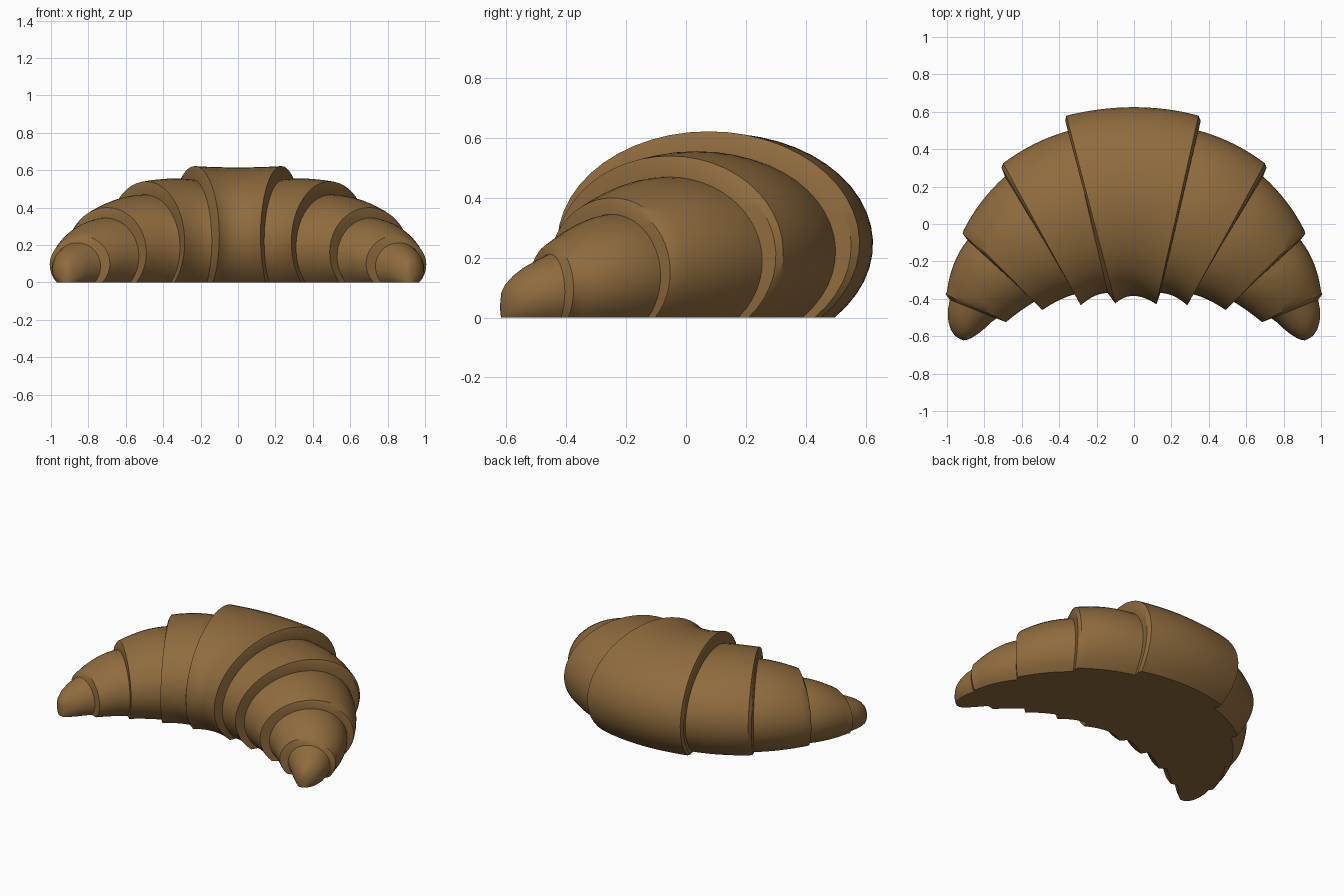
import bpy, bmesh, math

if "Cube" in bpy.data.objects:
    bpy.data.objects.remove(bpy.data.objects["Cube"])

N = 36                       # points around the domed cross-section
A0 = math.asin(2 / 3)        # how far the sides tuck in under the widest line

# Each station: inner x, inner y, outer x, outer y, height
# Each dough layer: start, middle, rim
centre = [(-.10, -.425, -.362, .58, .622), (0, -.385, 0, .625, .615), (.12, -.43, .345, .58, .622)]
side_layers = [
    [(.14, -.37, .345, .50, .55), (.21, -.385, .53, .43, .555), (.285, -.435, .70, .325, .54)],
    [(.31, -.375, .69, .255, .47), (.395, -.405, .815, .12, .45), (.49, -.46, .912, -.035, .40)],
    [(.53, -.415, .89, -.085, .345), (.60, -.46, .962, -.21, .315), (.685, -.525, 1.0, -.36, .25)],
]
tip = [(.735, -.505, .985, -.405, .212), (.77, -.53, .995, -.46, .192), (.80, -.56, .993, -.52, .168),
       (.835, -.588, .98, -.565, .14), (.87, -.61, .957, -.598, .11), (.893, -.619, .932, -.614, .085)]


def blend(a, b, t):
    return tuple(p + (q - p) * t for p, q in zip(a, b))


def layer_stations(layer, steps):
    """Quadratic sweep through start, middle and rim."""
    a, b, c = layer
    out = []
    for i in range(steps + 1):
        t = i / steps
        wa, wb, wc = (1 - t) * (1 - 2 * t), 4 * t * (1 - t), t * (2 * t - 1)
        out.append(tuple(wa * p + wb * q + wc * r for p, q, r in zip(a, b, c)))
    return out


def rim_edge(rim, nxt):
    """Rounded lip that drops from a layer rim to the next layer."""
    x = blend(rim, nxt, .35)
    push = .012 if rim[0] > 0 else -.012
    return [(x[0], x[1], x[2] + push, x[3], x[4])]


def side_stations(sign, rim):
    flip = lambda s: (s[0] * sign,  s[1], s[2] * sign, s[3], s[4])
    out = []
    layers = [[flip(s) for s in l] for l in side_layers]
    end = [flip(s) for s in tip]
    for layer in layers:
        out += rim_edge(rim, layer[0]) + layer_stations(layer, 8)
        rim = layer[2]
    return out + rim_edge(rim, end[0]) + end


def section(s):
    """Flat-bottomed dome between the inner and outer edge points."""
    ix, iy, ox, oy, h = s
    pts = []
    for k in range(N + 1):
        a = -A0 + (math.pi + 2 * A0) * k / N
        u = .5 + .5 * math.cos(a)
        pts.append((ix + (ox - ix) * u, iy + (oy - iy) * u, max(0, h * (.4 + .6 * math.sin(a)))))
    return pts


# Whole pastry as one loft from the left tip to the right tip
left = side_stations(-1, centre[0])[::-1]
stations = left + layer_stations(centre, 16) + side_stations(1, centre[2])
bm = bmesh.new()
rings = [[bm.verts.new(p) for p in section(s)] for s in stations]
for r, q in zip(rings, rings[1:]):
    for k in range(N + 1):
        j = (k + 1) % (N + 1)
        bm.faces.new((r[k], r[j], q[j], q[k]))
# Rounded tip ends
for ring, x in ((rings[0], -.912), (rings[-1], .912)):
    c = bm.verts.new((x, -.622, .035))
    for k in range(N + 1):
        bm.faces.new((ring[k], ring[(k + 1) % (N + 1)], c))
bmesh.ops.recalc_face_normals(bm, faces=bm.faces)
mesh = bpy.data.meshes.new("croissant")
bm.to_mesh(mesh)
bm.free()

crust = bpy.data.materials.new("golden_brown_crust")
crust.diffuse_color = (.275, .148, .048, 1)
crust.use_nodes = True
crust.node_tree.nodes["Principled BSDF"].inputs["Base Color"].default_value = crust.diffuse_color
mesh.materials.append(crust)
obj = bpy.data.objects.new("croissant", mesh)
bpy.context.collection.objects.link(obj)
bpy.context.view_layer.objects.active = obj
obj.select_set(True)
bpy.ops.object.shade_smooth_by_angle(angle=math.radians(32))
